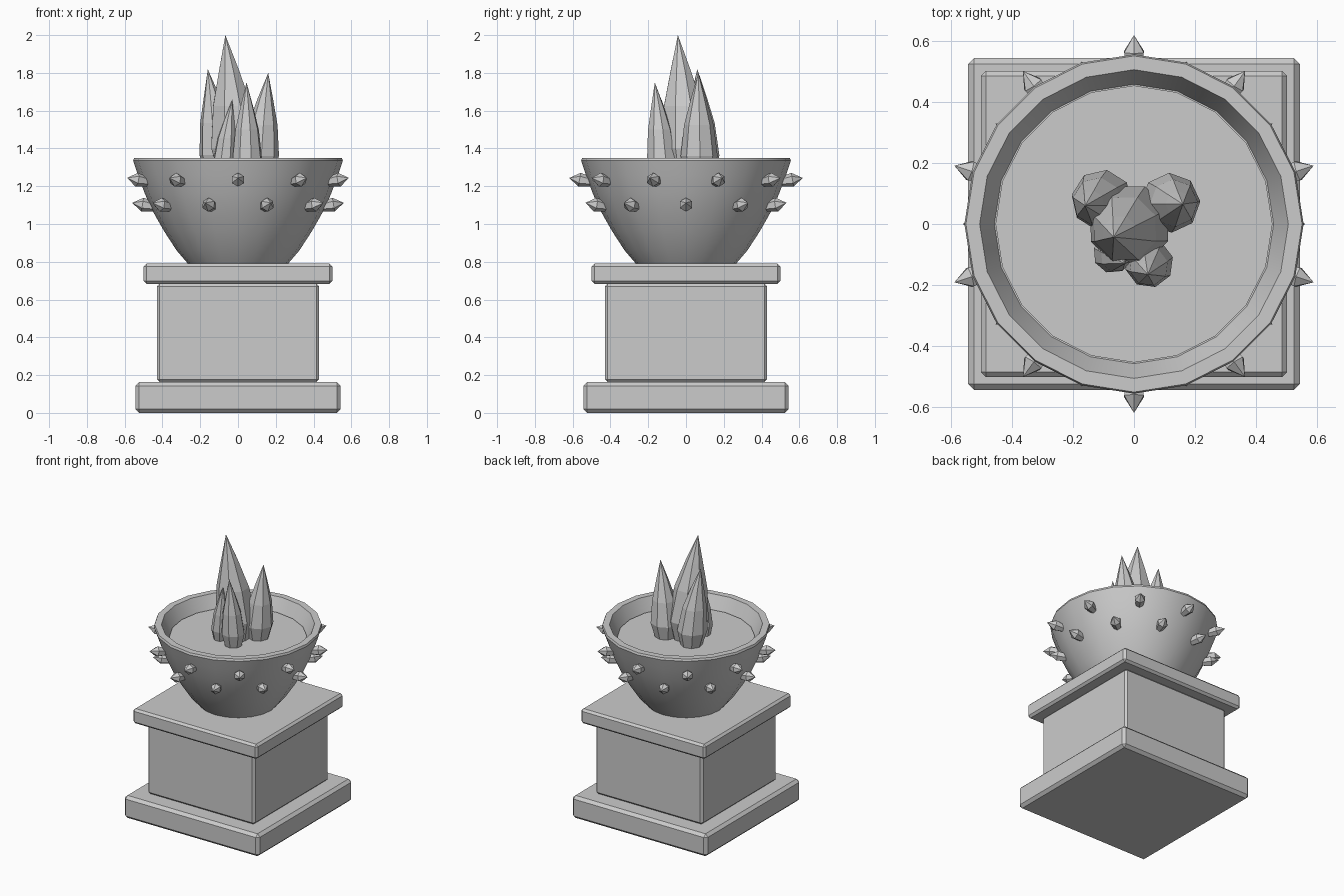
import bpy, bmesh
from math import sin, cos, pi, radians
from mathutils import Vector, Matrix

if "Cube" in bpy.data.objects:
    bpy.data.objects.remove(bpy.data.objects["Cube"])


def make_object(name, bm):
    bmesh.ops.recalc_face_normals(bm, faces=bm.faces)
    mesh = bpy.data.meshes.new(name)
    bm.to_mesh(mesh)
    bm.free()
    ob = bpy.data.objects.new(name, mesh)
    bpy.context.collection.objects.link(ob)
    return ob


def loft(bm, rings, sides, phase=0.0, matrix=Matrix()):
    """Skin rings (centre x, centre y, z, radius); zero radius makes a tip."""
    loops = []
    for cx, cy, z, r in rings:
        n = sides if r > 0 else 1
        loops.append([bm.verts.new(matrix @ Vector((
            cx + r * cos(phase + 2 * pi * i / sides),
            cy + r * sin(phase + 2 * pi * i / sides), z))) for i in range(n)])
    for a, b in zip(loops, loops[1:]):
        for i in range(sides):
            j = (i + 1) % sides
            if len(b) == 1:
                bm.faces.new((a[i], a[j], b[0]))
            else:
                bm.faces.new((a[i], a[j], b[j], b[i]))
    for end in (loops[0], loops[-1]):
        if len(end) > 2:
            bm.faces.new(end)


def smooth(ob):
    bpy.ops.object.select_all(action='DESELECT')
    ob.select_set(True)
    bpy.context.view_layer.objects.active = ob
    bpy.ops.object.shade_smooth_by_angle(angle=radians(30))


# Pedestal: three bevelled square slabs
def slab(name, half, z0, z1, bevel):
    bm = bmesh.new()
    bmesh.ops.create_cube(bm, size=1, matrix=Matrix.Translation((0, 0, (z0 + z1) / 2))
                          @ Matrix.Diagonal((2 * half, 2 * half, z1 - z0, 1)))
    bmesh.ops.bevel(bm, geom=bm.edges[:], offset=bevel, segments=1, affect='EDGES')
    make_object(name, bm)


slab("pedestal_base", 0.543, 0.0, 0.163, 0.02)
slab("pedestal_block", 0.43, 0.163, 0.683, 0.015)
slab("pedestal_cap", 0.50, 0.683, 0.79, 0.015)

# Bowl: outer curve, narrow lip, sloping inner wall
profile = [(0.79, 0.265), (0.86, 0.325), (0.96, 0.39), (1.06, 0.447), (1.16, 0.493),
           (1.26, 0.53), (1.335, 0.555), (1.35, 0.55), (1.35, 0.505), (1.24, 0.457)]
bm = bmesh.new()
loft(bm, [(0, 0, z, r) for z, r in profile], 20)
smooth(make_object("bowl", bm))

# Fuel bed inside the bowl
bm = bmesh.new()
loft(bm, [(0, 0, 1.20, 0.43), (0, 0, 1.26, 0.453)], 20)
smooth(make_object("fuel_bed", bm))

# Two staggered rows of spikes, tilted slightly upward
bm = bmesh.new()
for z, tip, start in ((1.244, 0.618, 90), (1.112, 0.56, 72)):
    for k in range(10):
        m = (Matrix.Rotation(radians(start + 36 * k), 4, 'Z')
             @ Matrix.Translation((tip, 0, z))
             @ Matrix.Rotation(radians(90 - 10), 4, 'Y'))
        loft(bm, [(0, 0, -0.125, 0.024), (0, 0, -0.055, 0.037), (0, 0, 0, 0)], 6, 0, m)
make_object("bowl_spikes", bm)

# Flames: faceted tongues leaning toward their tips
# base x, base y, radius, tip x, tip y, tip z
flames = [(-0.01, 0.0, 0.137, -0.067, -0.043, 2.0),
          (-0.10, 0.08, 0.10, -0.16, 0.06, 1.82),
          (0.115, 0.07, 0.098, 0.16, 0.065, 1.80),
          (0.05, -0.125, 0.08, 0.045, -0.165, 1.75),
          (-0.075, -0.095, 0.063, -0.03, -0.13, 1.66)]
shape = [(0, 0.7), (0.2, 1.0), (0.5, 0.8), (0.75, 0.42), (1, 0)]
bm = bmesh.new()
for n, (x, y, r, tx, ty, tz) in enumerate(flames):
    loft(bm, [(x + (tx - x) * t ** 1.5, y + (ty - y) * t ** 1.5,
               1.25 + (tz - 1.25) * t, r * s) for t, s in shape], 8, 0.4 + n)
make_object("flames", bm)
